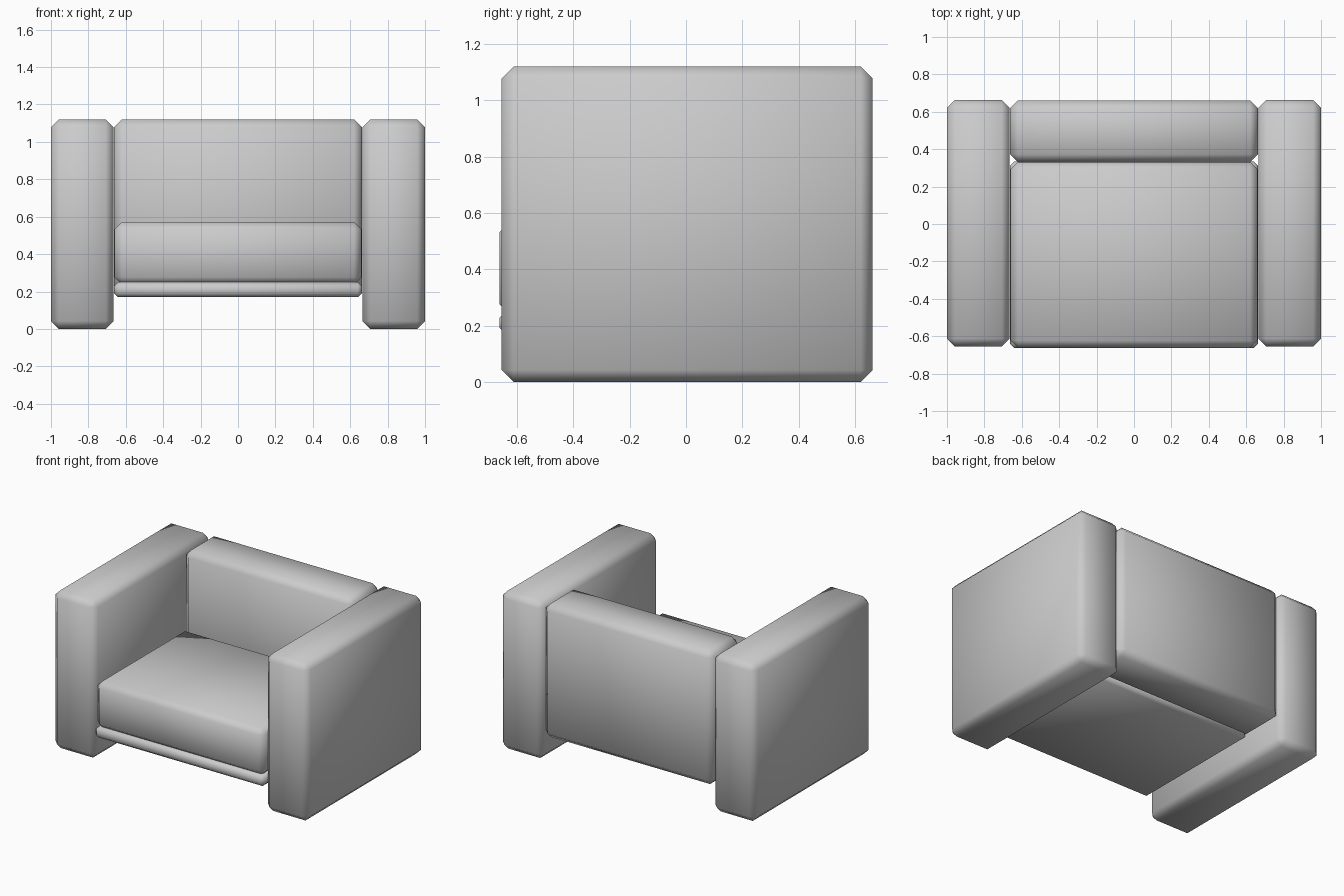
import bpy
import bmesh
from mathutils import Vector

if "Cube" in bpy.data.objects:
    bpy.data.objects.remove(bpy.data.objects["Cube"])


def padded_block(name, lo, hi, bevel):
    """Box between two corners with a single chamfer, smooth shaded."""
    lo, hi = Vector(lo), Vector(hi)
    size, centre = hi - lo, (lo + hi) / 2
    bm = bmesh.new()
    bmesh.ops.create_cube(bm, size=1)
    bmesh.ops.scale(bm, vec=size, verts=bm.verts)
    bmesh.ops.bevel(bm, geom=bm.edges[:], offset=bevel, segments=1,
                    profile=0.5, affect='EDGES')
    for face in bm.faces:
        face.smooth = True
    mesh = bpy.data.meshes.new(name)
    bm.to_mesh(mesh)
    bm.free()
    obj = bpy.data.objects.new(name, mesh)
    obj.location = centre
    bpy.context.collection.objects.link(obj)
    return obj


# Side panels that serve as arms and legs
for side, x0, x1 in (("left", -1.0, -0.665), ("right", 0.665, 1.0)):
    padded_block(side + "_arm", (x0, -0.655, 0), (x1, 0.663, 1.12), 0.042)

# Backrest reaching down to the underside of the base
padded_block("backrest", (-0.663, 0.33, 0.17), (0.663, 0.66, 1.12), 0.042)

# Thin base with the thick seat cushion sunk slightly into it
padded_block("seat_base", (-0.663, -0.663, 0.17), (0.663, 0.333, 0.25), 0.022)
padded_block("seat_cushion", (-0.66, -0.663, 0.237), (0.66, 0.333, 0.572), 0.04)
